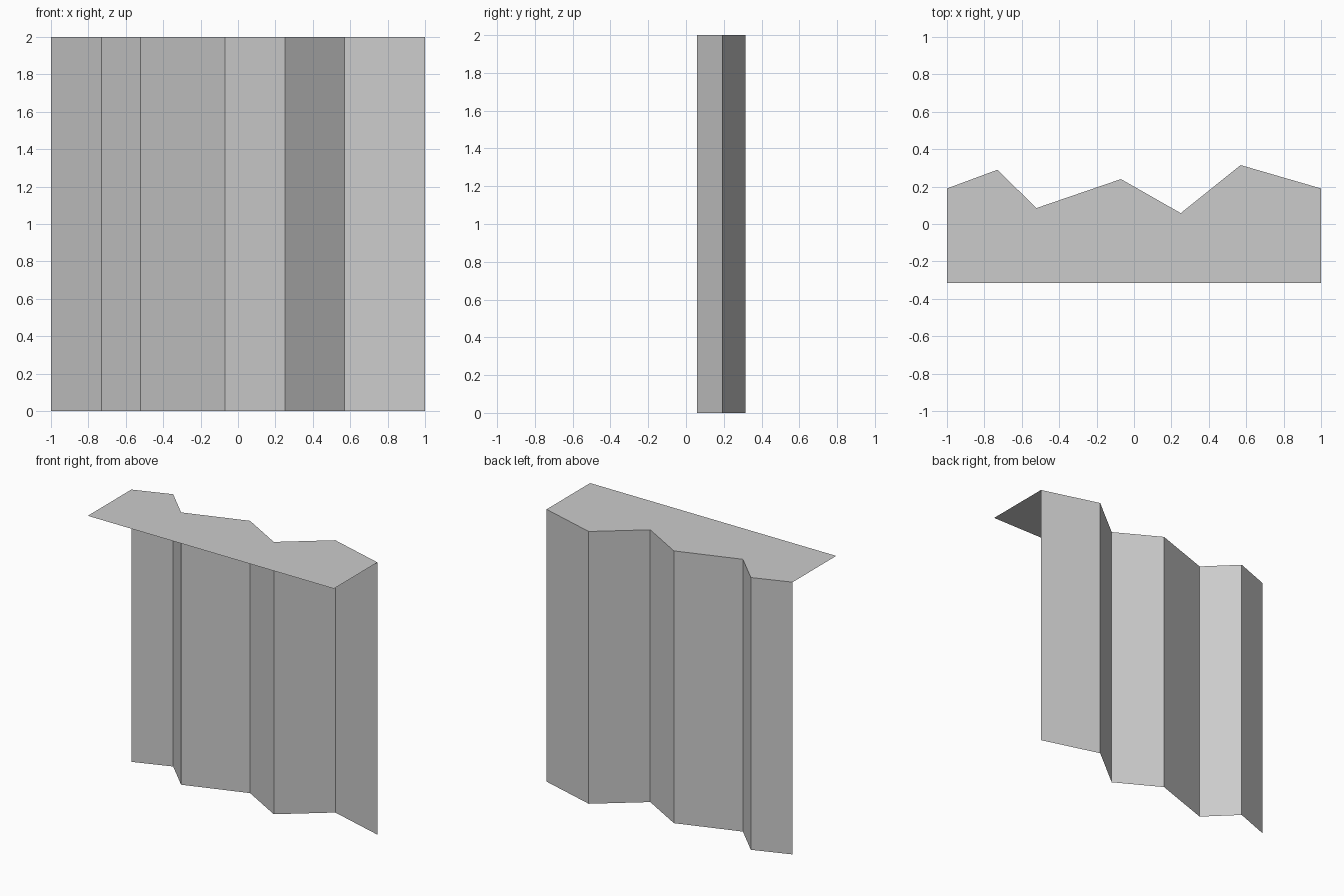
import bpy
import bmesh

default = bpy.data.objects.get("Cube")
if default:
    bpy.data.objects.remove(default, do_unlink=True)

HEIGHT = 2.0
FRONT_Y = -0.315
# Zigzag line of the folded wall, from the right end to the left end
FOLDS = [(-1, 0.19), (-0.73, 0.29), (-0.522, 0.085), (-0.07, 0.24),
         (0.25, 0.058), (0.57, 0.315), (1, 0.19)]

# Plain grey for every surface
grey = bpy.data.materials.new("light grey")
grey.use_nodes = True
colour = (0.6, 0.6, 0.6, 1)
grey.diffuse_color = colour
grey.node_tree.nodes["Principled BSDF"].inputs["Base Color"].default_value = colour


def finish(name, bm):
    mesh = bpy.data.meshes.new(name)
    bm.to_mesh(mesh)
    bm.free()
    mesh.materials.append(grey)
    obj = bpy.data.objects.new(name, mesh)
    bpy.context.collection.objects.link(obj)
    return obj


# Folded wall: the zigzag line extruded upwards, open at the front and ends
bm = bmesh.new()
low = [bm.verts.new((x, y, 0)) for x, y in FOLDS]
high = [bm.verts.new((x, y, HEIGHT)) for x, y in FOLDS]
for i in range(len(FOLDS) - 1):
    bm.faces.new((low[i + 1], low[i], high[i], high[i + 1]))
finish("folded_wall", bm)

# Flat top: fills from the zigzag line to a straight front edge
bm = bmesh.new()
outline = [(-1, FRONT_Y), (1, FRONT_Y)] + FOLDS[::-1]
bm.faces.new([bm.verts.new((x, y, HEIGHT)) for x, y in outline])
finish("flat_top", bm)
